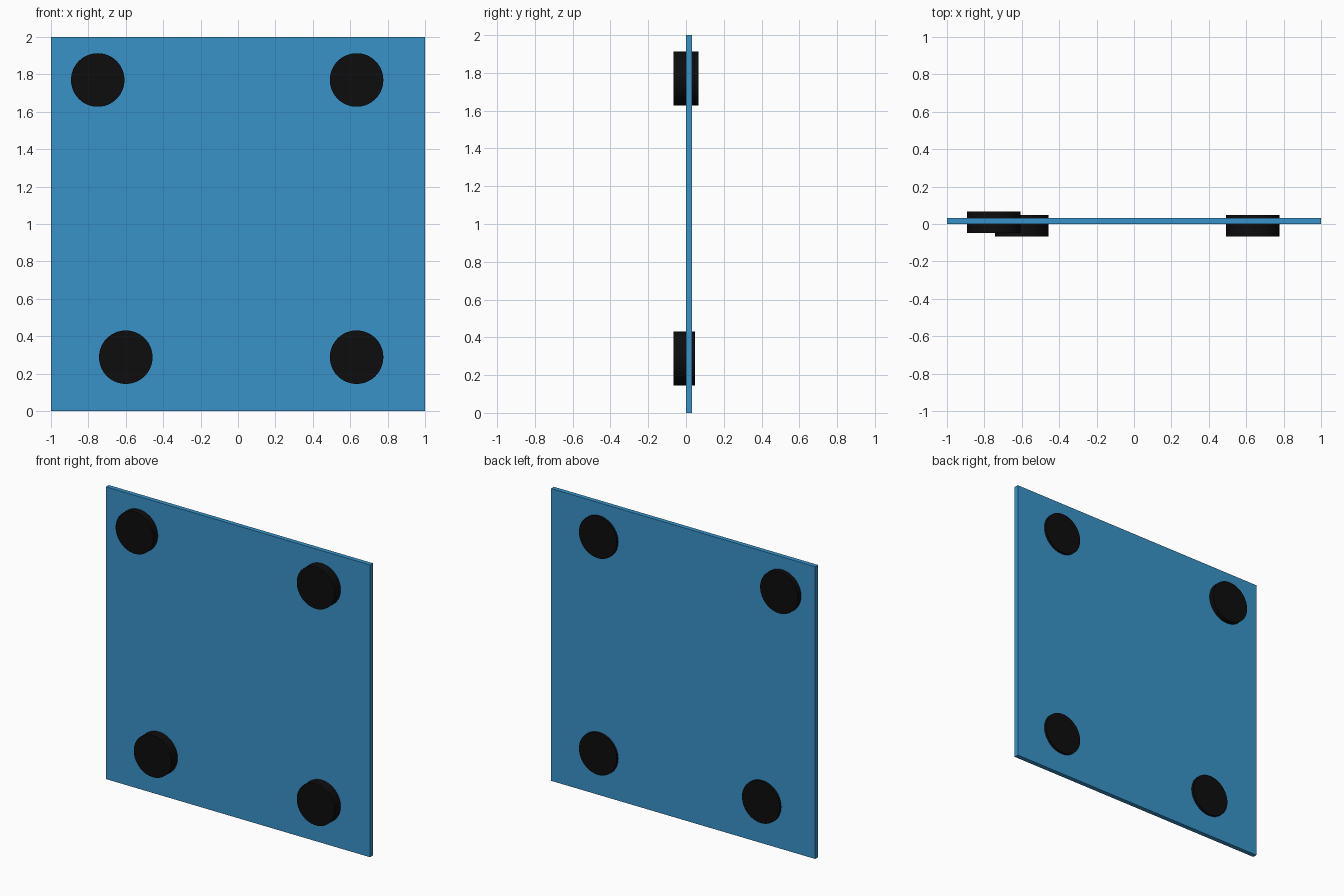
import bpy
from math import pi

if "Cube" in bpy.data.objects:
    bpy.data.objects.remove(bpy.data.objects["Cube"])


def material(name, color):
    mat = bpy.data.materials.new(name)
    mat.diffuse_color = color
    mat.use_nodes = True
    mat.node_tree.nodes["Principled BSDF"].inputs["Base Color"].default_value = mat.diffuse_color
    return mat


blue = material("panel_blue", (0.04, 0.29, 0.58, 1))
black = material("disc_black", (0.004, 0.004, 0.004, 1))

# Thin upright square panel
bpy.ops.mesh.primitive_cube_add(size=1, location=(0, 0.0155, 1))
panel = bpy.context.object
panel.name = "panel"
panel.scale = (2, 0.031, 2)
bpy.ops.object.transform_apply(location=False, rotation=False, scale=True)
panel.data.materials.append(blue)


# Round disc passing through the panel, poking out on both sides
def disc(name, x, z, y):
    bpy.ops.mesh.primitive_cylinder_add(
        vertices=64, radius=0.143, depth=0.113,
        location=(x, y, z), rotation=(pi / 2, 0, 0))
    obj = bpy.context.object
    obj.name = name
    obj.data.materials.append(black)
    bpy.ops.object.shade_smooth_by_angle()


disc("disc_top_left", -0.75, 1.77, 0.009)
disc("disc_top_right", 0.634, 1.77, -0.009)
disc("disc_bottom_left", -0.60, 0.288, -0.009)
disc("disc_bottom_right", 0.634, 0.288, -0.009)
